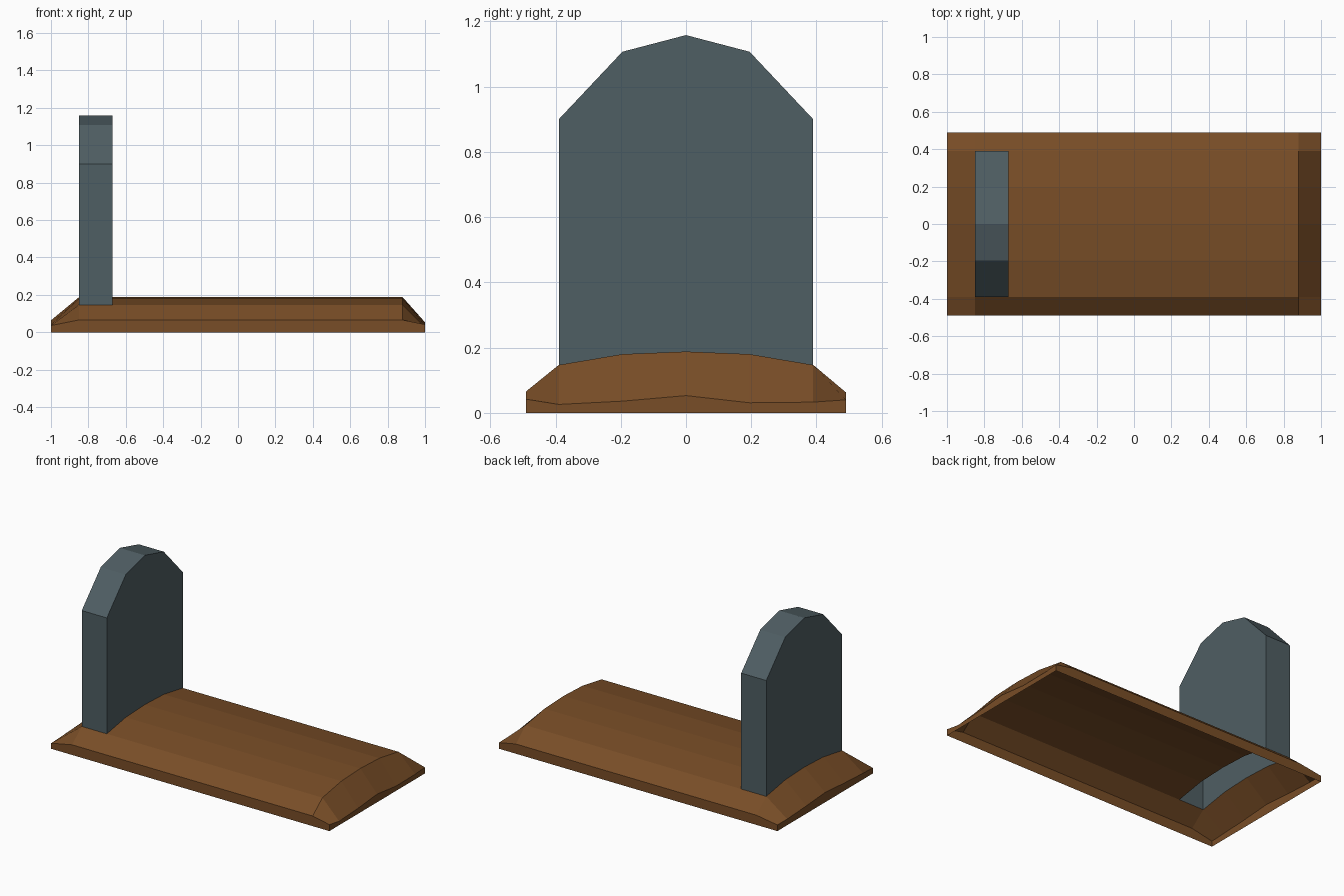
import bpy, bmesh

if "Cube" in bpy.data.objects:
    bpy.data.objects.remove(bpy.data.objects["Cube"])

def material(name, rgb):
    m = bpy.data.materials.new(name)
    m.diffuse_color = (*rgb, 1)
    m.use_nodes = True
    m.node_tree.nodes["Principled BSDF"].inputs["Base Color"].default_value = m.diffuse_color
    return m

def finish(bm, name, mat):
    me = bpy.data.meshes.new(name)
    bm.to_mesh(me)
    bm.free()
    me.materials.append(mat)
    ob = bpy.data.objects.new(name, me)
    bpy.context.collection.objects.link(ob)
    return ob

soil = material("brown soil", (0.190, 0.075, 0.020))
rock = material("grey stone", (0.078, 0.112, 0.125))

# Shared stations: mound and stone use the same cross-section
xs = [-1, -0.85, -0.67, 0.88, 1]
ys = [-0.49, -0.39, -0.195, 0, 0.195, 0.39, 0.49]
crown = [0.066, 0.147, 0.18, 0.188, 0.18, 0.147, 0.063]
head_end = [0.036, 0.04, 0.05, 0.064, 0.05, 0.04, 0.04]
foot_end = [0.042, 0.026, 0.036, 0.053, 0.031, 0.033, 0.04]
rows = [head_end, crown, crown, crown, foot_end]

# Mound: hollow shell, open below, with an opening under the stone
bm = bmesh.new()
grid = [[bm.verts.new((x, y, z)) for y, z in zip(ys, row)] for x, row in zip(xs, rows)]
for i in range(len(xs) - 1):
    for j in range(len(ys) - 1):
        if i == 1 and 1 <= j <= 4:
            continue
        bm.faces.new((grid[i][j], grid[i + 1][j], grid[i + 1][j + 1], grid[i][j + 1]))

# Skirt: outer rim dropped to the ground
n, m = len(xs) - 1, len(ys) - 1
rim = ([grid[i][0] for i in range(n)] + [grid[n][j] for j in range(m)]
       + [grid[i][m] for i in range(n, 0, -1)] + [grid[0][j] for j in range(m, 0, -1)])
low = [bm.verts.new((v.co.x, v.co.y, 0)) for v in rim]
for k in range(len(rim)):
    q = (k + 1) % len(rim)
    bm.faces.new((low[k], low[q], rim[q], rim[k]))
finish(bm, "mound", soil)

# Headstone: arched slab, hollow and open where it meets the mound
top = [0.9, 1.107, 1.158, 1.107, 0.9]
bm = bmesh.new()
lo, hi = [], []
for x in (-0.85, -0.67):
    lo.append([bm.verts.new((x, y, z)) for y, z in zip(ys[1:6], crown[1:6])])
    hi.append([bm.verts.new((x, y, z)) for y, z in zip(ys[1:6], top)])
bm.faces.new(lo[1] + hi[1][::-1])
bm.faces.new(lo[0][::-1] + hi[0])
for j in range(4):
    bm.faces.new((hi[0][j], hi[1][j], hi[1][j + 1], hi[0][j + 1]))
bm.faces.new((lo[0][0], lo[1][0], hi[1][0], hi[0][0]))
bm.faces.new((lo[1][4], lo[0][4], hi[0][4], hi[1][4]))
finish(bm, "headstone", rock)
